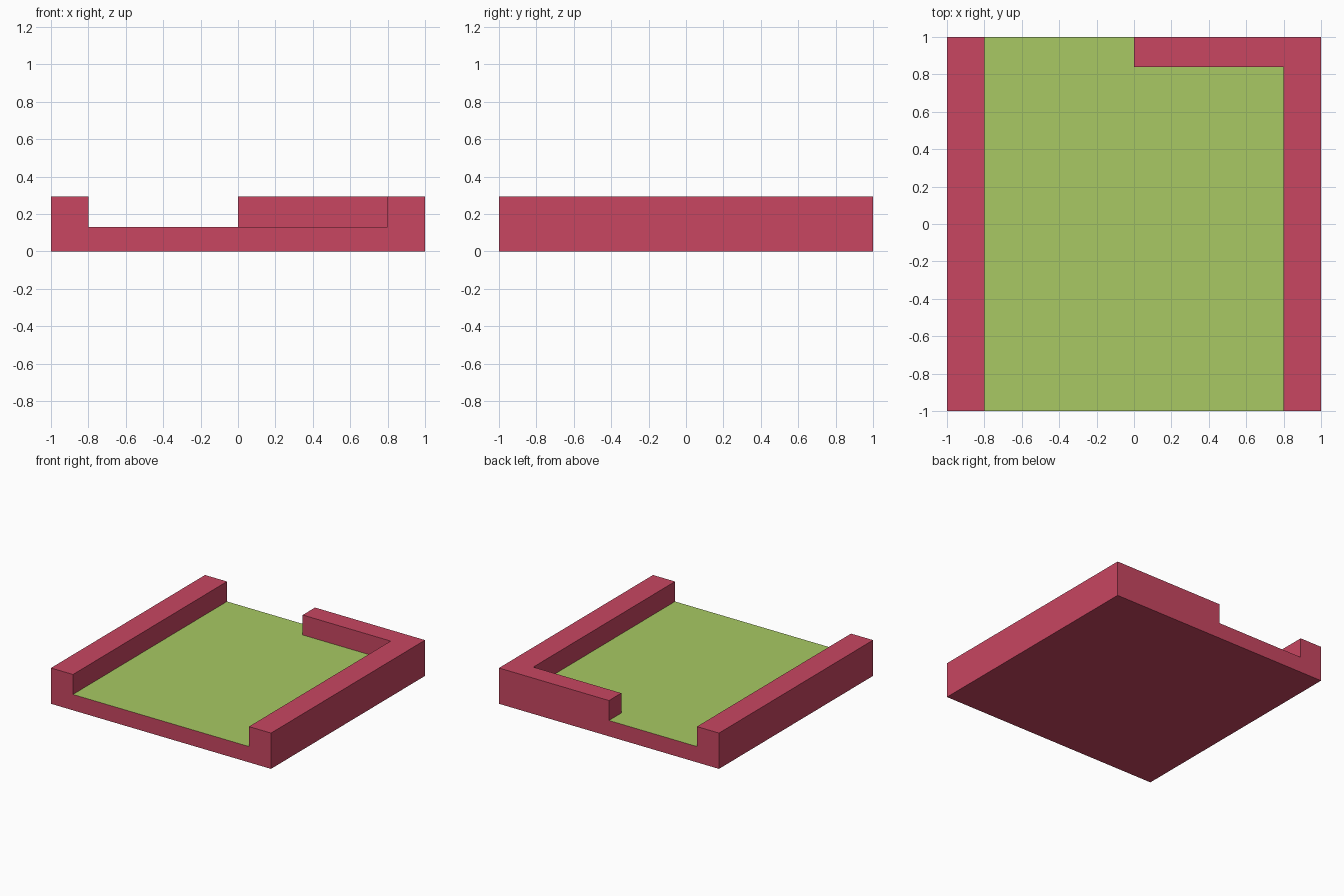
import bpy
import bmesh

if "Cube" in bpy.data.objects:
    bpy.data.objects.remove(bpy.data.objects["Cube"])

HEIGHT, FLOOR = 0.294, 0.13


def material(name, colour):
    mat = bpy.data.materials.new(name)
    mat.diffuse_color = (*colour, 1)
    mat.use_nodes = True
    mat.node_tree.nodes["Principled BSDF"].inputs["Base Color"].default_value = mat.diffuse_color
    return mat


def prism(name, outline, z0, z1):
    """Extrude a flat outline from z0 up to z1."""
    bm = bmesh.new()
    base = bm.faces.new([bm.verts.new((x, y, z0)) for x, y in outline])
    top = bmesh.ops.extrude_face_region(bm, geom=[base], use_keep_orig=True)["geom"]
    verts = [v for v in top if isinstance(v, bmesh.types.BMVert)]
    bmesh.ops.translate(bm, verts=verts, vec=(0, 0, z1 - z0))
    bmesh.ops.recalc_face_normals(bm, faces=bm.faces)
    mesh = bpy.data.meshes.new(name)
    bm.to_mesh(mesh)
    bm.free()
    obj = bpy.data.objects.new(name, mesh)
    bpy.context.collection.objects.link(obj)
    return obj


# Solid tray block
tray = prism("tray", [(-1, -1), (1, -1), (1, 1), (-1, 1)], 0, HEIGHT)

# Recess open at the front and the left half of the back
cutter = prism("recess_cutter",
               [(-0.8, -1.2), (0.8, -1.2), (0.8, 0.84),
                (0, 0.84), (0, 1.2), (-0.8, 1.2)], FLOOR, 0.6)
cutter.hide_render = True

cut = tray.modifiers.new("recess", 'BOOLEAN')
cut.operation = 'DIFFERENCE'
cut.solver = 'EXACT'
cut.object = cutter
bpy.context.view_layer.objects.active = tray
bpy.ops.object.modifier_apply(modifier=cut.name)
bpy.data.objects.remove(cutter)

# Red body, green recessed floor
tray.data.materials.clear()
tray.data.materials.append(material("red", (0.578, 0.061, 0.120)))
tray.data.materials.append(material("green", (0.392, 0.584, 0.125)))
for face in tray.data.polygons:
    is_floor = face.normal.z > 0.9 and face.center.z < HEIGHT - 0.05
    face.material_index = 1 if is_floor else 0
